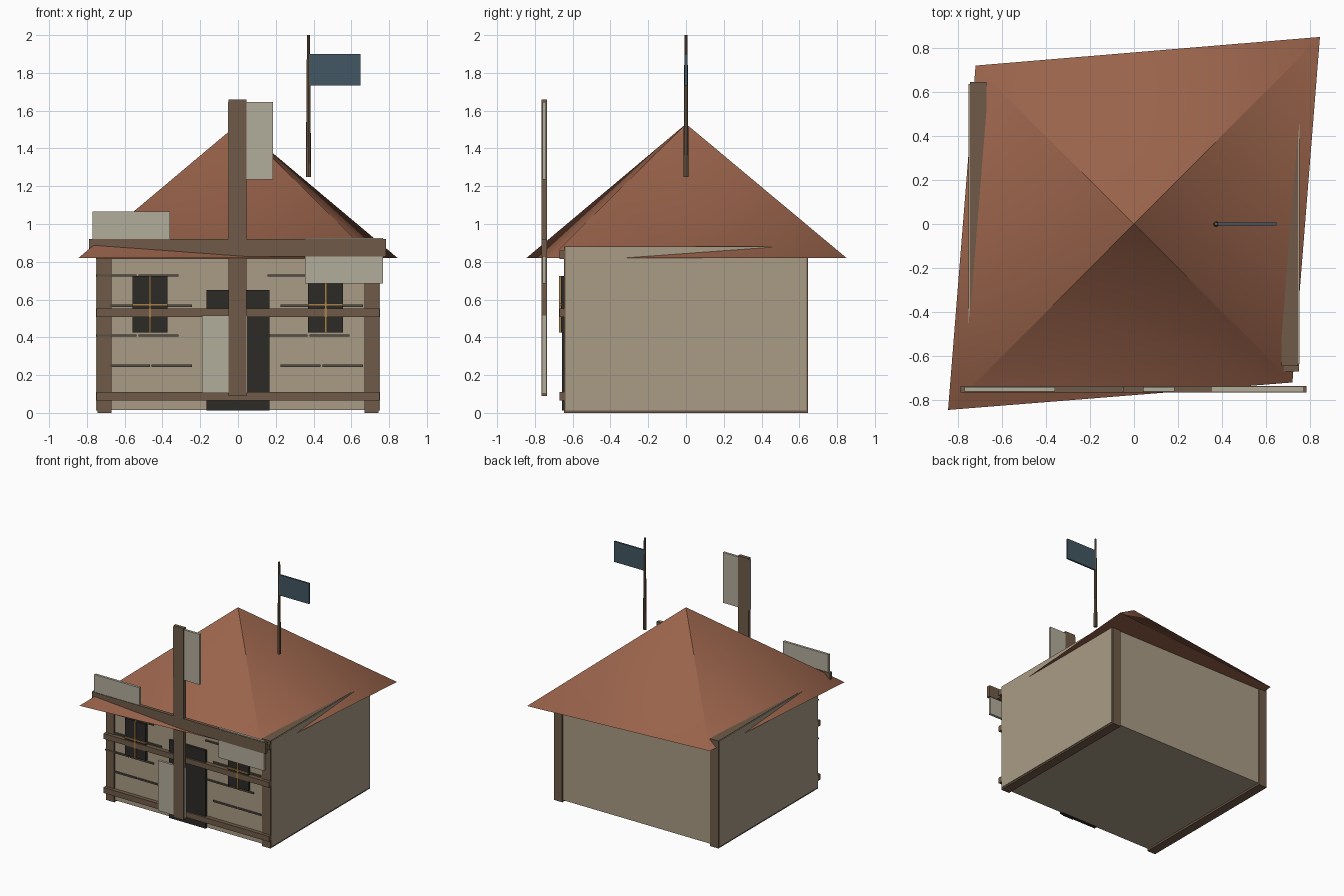
import bpy, bmesh
from mathutils import Matrix

if "Cube" in bpy.data.objects:
    bpy.data.objects.remove(bpy.data.objects["Cube"])


def material(name, rgb):
    m = bpy.data.materials.new(name)
    m.diffuse_color = (*rgb, 1)
    m.use_nodes = True
    m.node_tree.nodes["Principled BSDF"].inputs["Base Color"].default_value = m.diffuse_color
    return m


PLASTER = material("plaster", (0.40, 0.33, 0.235))
TIMBER = material("timber", (0.16, 0.105, 0.065))
CLAY = material("clay", (0.32, 0.125, 0.07))
CANVAS = material("canvas", (0.45, 0.42, 0.33))
DARK = material("dark", (0.026, 0.024, 0.02))
JOINT = material("joint", (0.09, 0.077, 0.058))
GOLD = material("gold", (0.38, 0.22, 0.07))
BLUE = material("blue", (0.055, 0.095, 0.125))


def add_mesh(name, bm, mat):
    me = bpy.data.meshes.new(name)
    bm.to_mesh(me)
    bm.free()
    me.materials.append(mat)
    ob = bpy.data.objects.new(name, me)
    bpy.context.collection.objects.link(ob)
    return ob


def box(name, mat, x, y, z):
    """Box from (min, max) ranges on each axis."""
    bm = bmesh.new()
    bmesh.ops.create_cube(bm, size=1)
    for v in bm.verts:
        v.co = [r[0] if c < 0 else r[1] for c, r in zip(v.co, (x, y, z))]
    return add_mesh(name, bm, mat)


# House body
box("wall_core", PLASTER, (-0.672, 0.672), (-0.637, 0.637), (0.015, 0.85))
for s, side in ((-1, "left"), (1, "right")):
    box(f"{side}_frame", TIMBER, sorted((s * 0.67, s * 0.745)), (-0.645, 0.645), (0, 0.88))
    box(f"{side}_panel", PLASTER, sorted((s * 0.74, s * 0.751)), (-0.637, 0.637), (0.012, 0.877))

# Horizontal front beams
for i, z in enumerate(((0.065, 0.11), (0.508, 0.552), (0.815, 0.86))):
    box(f"front_beam_{i}", TIMBER, (-0.75, 0.75), (-0.67, -0.635), z)

# Staggered masonry joints either side of the door
for row, z in enumerate((0.25, 0.41, 0.567, 0.727)):
    shift = -0.07 if row % 2 else 0
    for start in (-0.68, -0.457, 0.225, 0.448):
        x = start + shift
        box("wall_joint", JOINT, (x, x + 0.213), (-0.647, -0.63), (z - 0.006, z + 0.006))

# Door and windows
box("door", DARK, (-0.168, 0.166), (-0.656, -0.63), (0.012, 0.65))
for cx in (-0.466, 0.464):
    box("window_pane", DARK, (cx - 0.093, cx + 0.093), (-0.662, -0.63), (0.425, 0.725))
    box("window_upright", GOLD, (cx - 0.006, cx + 0.006), (-0.672, -0.65), (0.425, 0.725))
    box("window_crossbar", GOLD, (cx - 0.093, cx + 0.093), (-0.672, -0.65), (0.566, 0.578))

# Skewed pyramid roof: smooth slopes split at the peak, with a flat soffit
corners = [(-0.845, -0.845, 0.82), (0.72, -0.72, 0.82), (0.845, 0.85, 0.82), (-0.72, 0.72, 0.82)]
bm = bmesh.new()
base = [bm.verts.new(c) for c in corners]
for i in range(4):
    peak = bm.verts.new((0, 0, 1.53))
    bm.faces.new((base[i], base[(i + 1) % 4], peak)).smooth = True
add_mesh("roof", bm, CLAY)
bm = bmesh.new()
bm.faces.new([bm.verts.new(c) for c in reversed(corners)])
add_mesh("roof_soffit", bm, CLAY)

# Sail cross standing in front of the house
ARM_Y, SAIL_Y = (-0.765, -0.737), (-0.761, -0.741)
box("sail_arm_vertical", TIMBER, (-0.049, 0.044), ARM_Y, (0.09, 1.66))
box("sail_arm_horizontal", TIMBER, (-0.789, 0.784), ARM_Y, (0.829, 0.921))
box("sail_top", CANVAS, (-0.054, 0.185), SAIL_Y, (1.235, 1.647))
box("sail_bottom", CANVAS, (-0.19, 0.05), SAIL_Y, (0.104, 0.515))
box("sail_left", CANVAS, (-0.77, -0.36), SAIL_Y, (0.825, 1.065))
box("sail_right", CANVAS, (0.355, 0.767), SAIL_Y, (0.686, 0.927))

# Flagpole and flag
bm = bmesh.new()
bmesh.ops.create_cone(bm, cap_ends=True, segments=8, radius1=0.014, radius2=0.008, depth=0.75,
                      matrix=Matrix.Translation((0.373, 0, 1.625)))
add_mesh("flagpole", bm, TIMBER)
box("flag", BLUE, (0.375, 0.648), (-0.007, 0.007), (1.732, 1.9))
